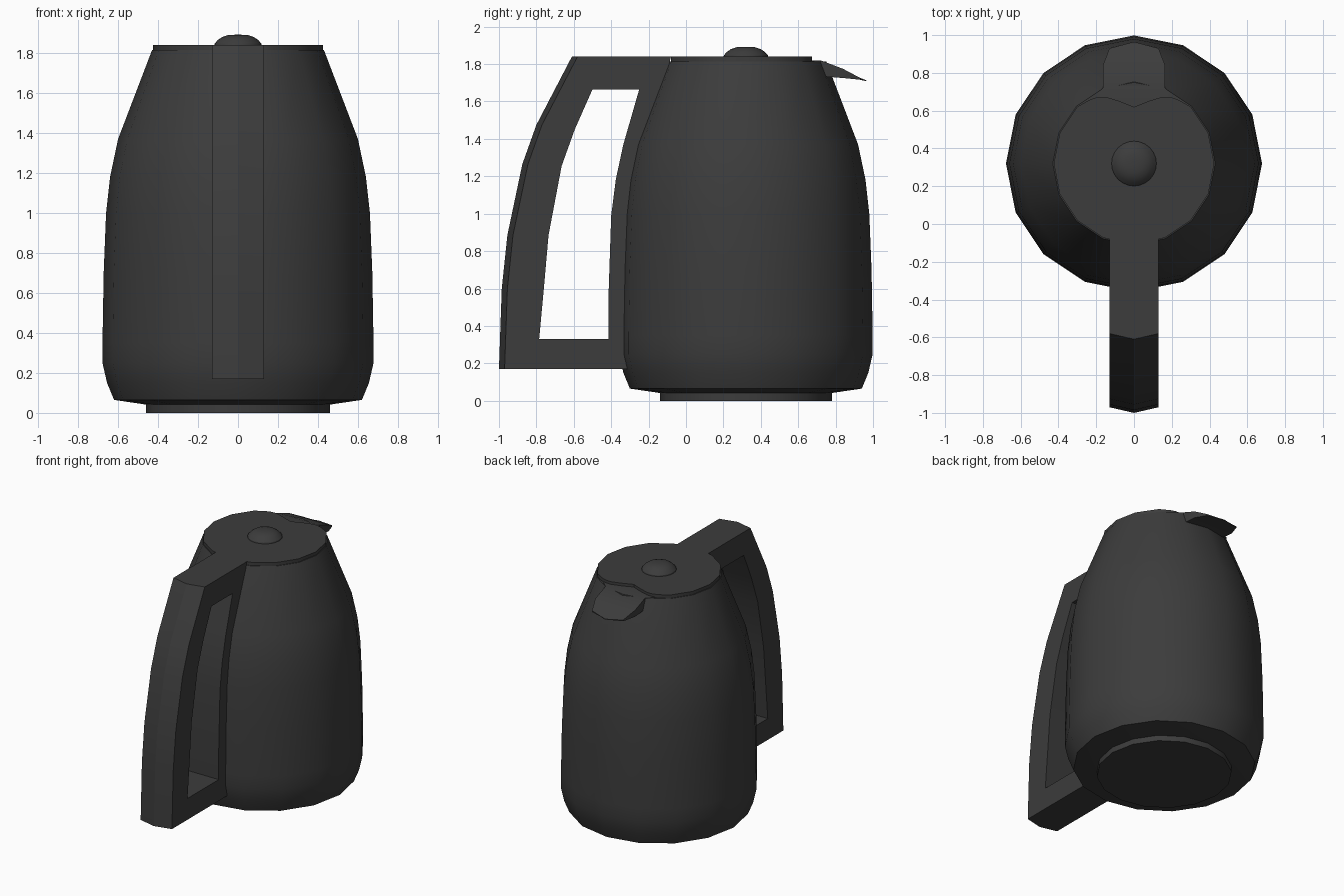
import bpy, bmesh
from math import sin, cos, pi, radians

if "Cube" in bpy.data.objects:
    bpy.data.objects.remove(bpy.data.objects["Cube"], do_unlink=True)

CENTRE = 0.32   # y of the jug axis

mat = bpy.data.materials.new("charcoal plastic")
mat.use_nodes = True
grey = (0.045, 0.045, 0.045, 1)
mat.diffuse_color = grey
mat.node_tree.nodes["Principled BSDF"].inputs["Base Color"].default_value = grey


def finish(name, bm, angle=30):
    bmesh.ops.recalc_face_normals(bm, faces=bm.faces)
    mesh = bpy.data.meshes.new(name)
    bm.to_mesh(mesh)
    bm.free()
    mesh.materials.append(mat)
    ob = bpy.data.objects.new(name, mesh)
    bpy.context.collection.objects.link(ob)
    bpy.ops.object.select_all(action='DESELECT')
    ob.select_set(True)
    bpy.context.view_layer.objects.active = ob
    bpy.ops.object.shade_smooth_by_angle(angle=radians(angle))
    return ob


def lathe(name, profile, sides):
    """Capped solid of revolution around the jug axis."""
    bm = bmesh.new()
    rings = [[bm.verts.new((r * cos(2 * pi * i / sides), CENTRE + r * sin(2 * pi * i / sides), z))
              for i in range(sides)] for r, z in profile]
    for a, b in zip(rings, rings[1:]):
        for i in range(sides):
            j = (i + 1) % sides
            bm.faces.new((a[i], a[j], b[j], b[i]))
    bm.faces.new(rings[0])
    bm.faces.new(rings[-1])
    return finish(name, bm)


def slab(name, half, bottom, top):
    """Solid from a mirrored half outline; bottom and top give z from y."""
    outline = half + [(-x, y) for x, y in reversed(half) if x > 0]
    bm = bmesh.new()
    low = [bm.verts.new((x, y, bottom(y))) for x, y in outline]
    high = [bm.verts.new((x, y, top(y))) for x, y in outline]
    n = len(outline)
    for i in range(n):
        j = (i + 1) % n
        bm.faces.new((low[i], low[j], high[j], high[i]))
    caps = [bm.faces.new(low), bm.faces.new(high)]
    bmesh.ops.triangulate(bm, faces=caps)
    return finish(name, bm)


# Jug body and its foot
lathe("body", [(0.45, 0.04), (0.62, 0.065), (0.655, 0.15), (0.678, 0.25), (0.678, 0.35),
               (0.672, 0.7), (0.66, 1.0), (0.64, 1.18), (0.6, 1.37), (0.43, 1.815)], 16)
lathe("foot", [(0.46, 0), (0.46, 0.045)], 16)

# Lid with a scalloped back edge, flush with the handle
rim = [(0.425 * cos(k * pi / 8), CENTRE + 0.425 * sin(k * pi / 8)) for k in range(-3, 3)]
lid_half = [(0.13, -0.08)] + rim + [(0.23, 0.66), (0.19, 0.673), (0.15, 0.673),
                                    (0.08, 0.652), (0, 0.62)]
slab("lid", lid_half, lambda y: 1.815, lambda y: 1.84)

# Lid knob
lathe("lid_knob", [(0.12, 1.835), (0.117, 1.848), (0.1, 1.866), (0.08, 1.88), (0.05, 1.89),
                   (0.015, 1.892)], 24)

# Pouring spout, drooping towards its lip
spout_half = [(0.2, 0.6), (0.21, 0.68), (0.165, 0.72), (0.165, 0.84), (0.13, 0.93), (0, 0.965)]
slab("spout", spout_half,
     lambda y: 1.735 - 0.1 * max(0, y - 0.745),
     lambda y: 1.82 - 0.38 * max(0, y - 0.72) - 0.15 * max(0, y - 0.84))

# Handle: a closed loop of (y, z) pairs, outer edge matched with window edge
grip = [(-1, 0.17), (-0.985, 0.6), (-0.955, 0.885), (-0.875, 1.265), (-0.8, 1.475), (-0.61, 1.84)]
inside = [(-0.08, 1.84), (-0.2, 1.37), (-0.25, 1.185), (-0.28, 0.99), (-0.3, 0.54), (-0.3, 0.17)]
window = [(-0.785, 0.33), (-0.76, 0.6), (-0.735, 0.885), (-0.665, 1.255), (-0.595, 1.45),
          (-0.5, 1.665), (-0.25, 1.665), (-0.335, 1.37), (-0.375, 1.185), (-0.4, 0.99),
          (-0.415, 0.54), (-0.415, 0.33)]
bm = bmesh.new()
layers = []
for x in (-0.13, 0, 0.13):
    shift = 0.03 if x else 0          # the grip has a raised centre ridge
    edge = [(y + shift, z) for y, z in grip] + inside
    layers.append([[bm.verts.new((x, y, z)) for y, z in loop] for loop in (edge, window)])
n = len(window)
for i in range(n):
    j = (i + 1) % n
    for a, b in zip(layers, layers[1:]):
        for k in (0, 1):
            bm.faces.new((a[k][i], a[k][j], b[k][j], b[k][i]))
    for edge, hole in (layers[0], layers[2]):
        bm.faces.new((edge[i], edge[j], hole[j], hole[i]))
finish("handle", bm, 22)
